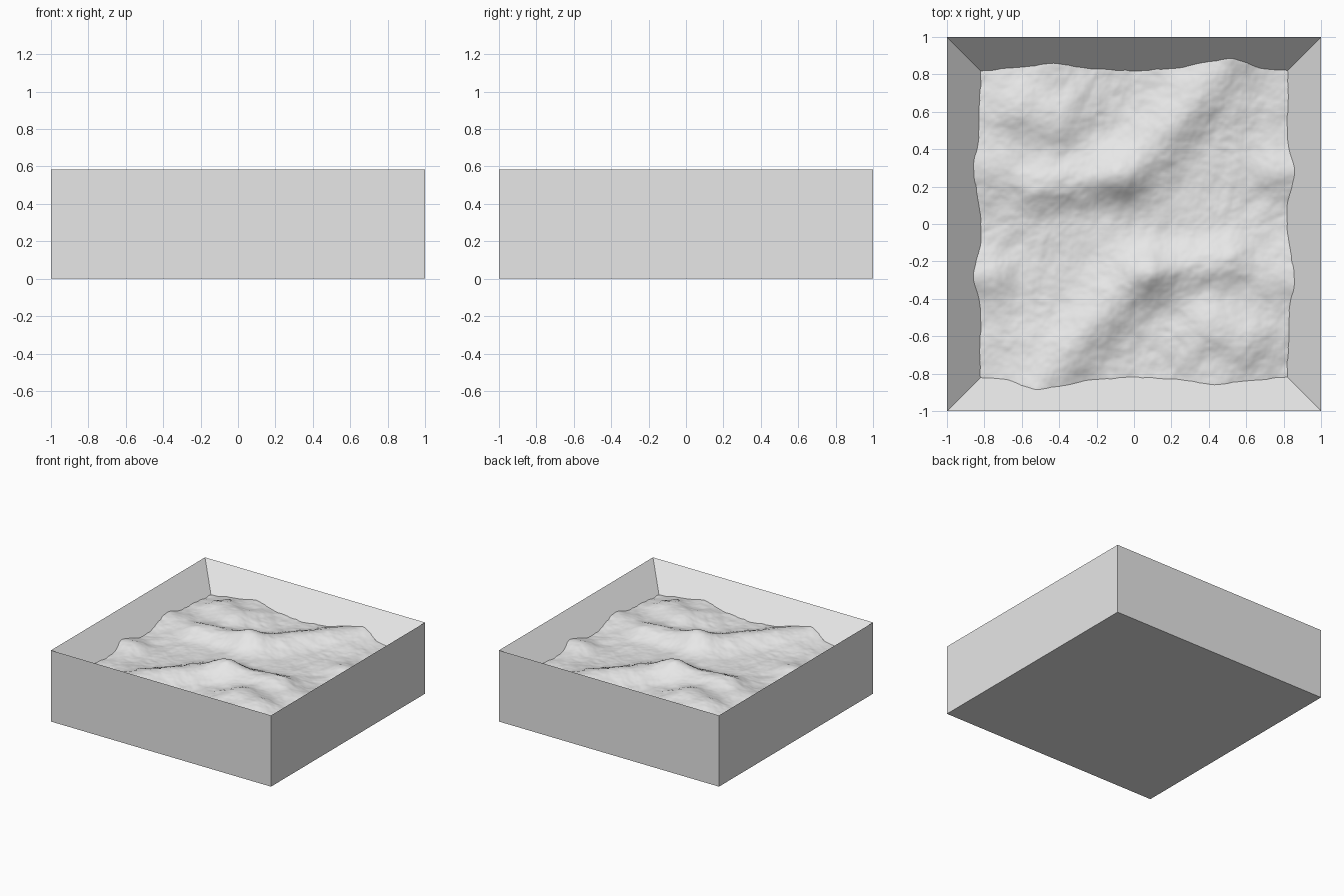
import bpy
import bmesh
import math
from mathutils import Vector, noise

cube = bpy.data.objects.get("Cube")
if cube:
    bpy.data.objects.remove(cube)

RIM = 0.585      # height of the rim
SLOPE = 1.05     # drop of the inner walls per unit of inset
INSET = 0.22     # how far the inner walls reach in below the terrain
REACH = 0.9      # half width of the terrain grid
CELLS = 180

grey = bpy.data.materials.new("plain_grey")
grey.use_nodes = True
grey.diffuse_color = (0.8, 0.8, 0.8, 1)
grey.node_tree.nodes["Principled BSDF"].inputs["Base Color"].default_value = (0.8, 0.8, 0.8, 1)


def add_object(name, bm):
    mesh = bpy.data.meshes.new(name)
    bm.to_mesh(mesh)
    bm.free()
    mesh.materials.append(grey)
    obj = bpy.data.objects.new(name, mesh)
    bpy.context.collection.objects.link(obj)
    return obj


# Square box with a tray sunk into its top
bm = bmesh.new()
bmesh.ops.create_cube(bm, size=2)
for v in bm.verts:
    v.co.z = RIM if v.co.z > 0 else 0
bm.normal_update()
top = max(bm.faces, key=lambda f: f.normal.z)
floor = bmesh.ops.extrude_discrete_faces(bm, faces=[top])["faces"][0]
for v in floor.verts:
    v.co.x *= 1 - INSET
    v.co.y *= 1 - INSET
    v.co.z -= INSET * SLOPE
# Bridge the rim to the sunken floor
rim = [v for v in bm.verts if v.co.z > RIM - 0.01]
if not any(v in floor.verts for e in rim for v in [x.other_vert(e) for x in e.link_edges]):
    rim.sort(key=lambda v: math.atan2(v.co.y, v.co.x))
    low = sorted(floor.verts, key=lambda v: math.atan2(v.co.y, v.co.x))
    for i in range(len(rim)):
        j = (i + 1) % len(rim)
        bm.faces.new((rim[i], rim[j], low[j], low[i]))
bmesh.ops.recalc_face_normals(bm, faces=bm.faces)
add_object("tray_box", bm)

# Ridges: start, end, height, width; each is repeated half a turn round
RIDGES = [
    ((0.0, 0.28), (0.52, 0.9), 0.07, 0.15),
    ((0.12, -0.25), (0.5, -0.2), 0.075, 0.13),
    ((-0.6, 0.6), (-0.42, 0.55), 0.06, 0.17),
    ((-0.86, -0.27), (-0.75, -0.27), 0.045, 0.11),
    ((-0.88, 0.3), (-0.7, 0.3), 0.035, 0.13),
    ((-0.4, 0.85), (-0.3, 0.75), 0.03, 0.14),
]


def ridge(p, start, end, height, width):
    a, b = Vector(start), Vector(end)
    t = max(0, min(1, (p - a).dot(b - a) / (b - a).length_squared))
    return height * math.exp(-((p - a.lerp(b, t)).length / width) ** 2)


def rough(p):
    # Rock grain, warped a little so it looks eroded
    q = Vector((p.x, p.y, 0.37)) * 2.6
    q += 0.25 * noise.noise_vector(q)
    return noise.fractal(q, 0.85, 2.1, 6)


def height(p):
    z = 0.395 + 0.012 * (rough(p) + rough(-p))
    for args in RIDGES:
        z += ridge(p, *args) + ridge(-p, *args)
    return z


def below_wall(co):
    inset = 1 - max(abs(co.x), abs(co.y))
    return co.z < RIM - inset * SLOPE - 0.003


# Rocky ground filling the tray, trimmed where it passes behind the walls
bm = bmesh.new()
bmesh.ops.create_grid(bm, x_segments=CELLS, y_segments=CELLS, size=REACH)
for v in bm.verts:
    v.co.z = height(v.co.xy)
hidden = [f for f in bm.faces if all(below_wall(v.co) for v in f.verts)]
bmesh.ops.delete(bm, geom=hidden, context="FACES")
for f in bm.faces:
    f.smooth = True
add_object("rocky_ground", bm)
